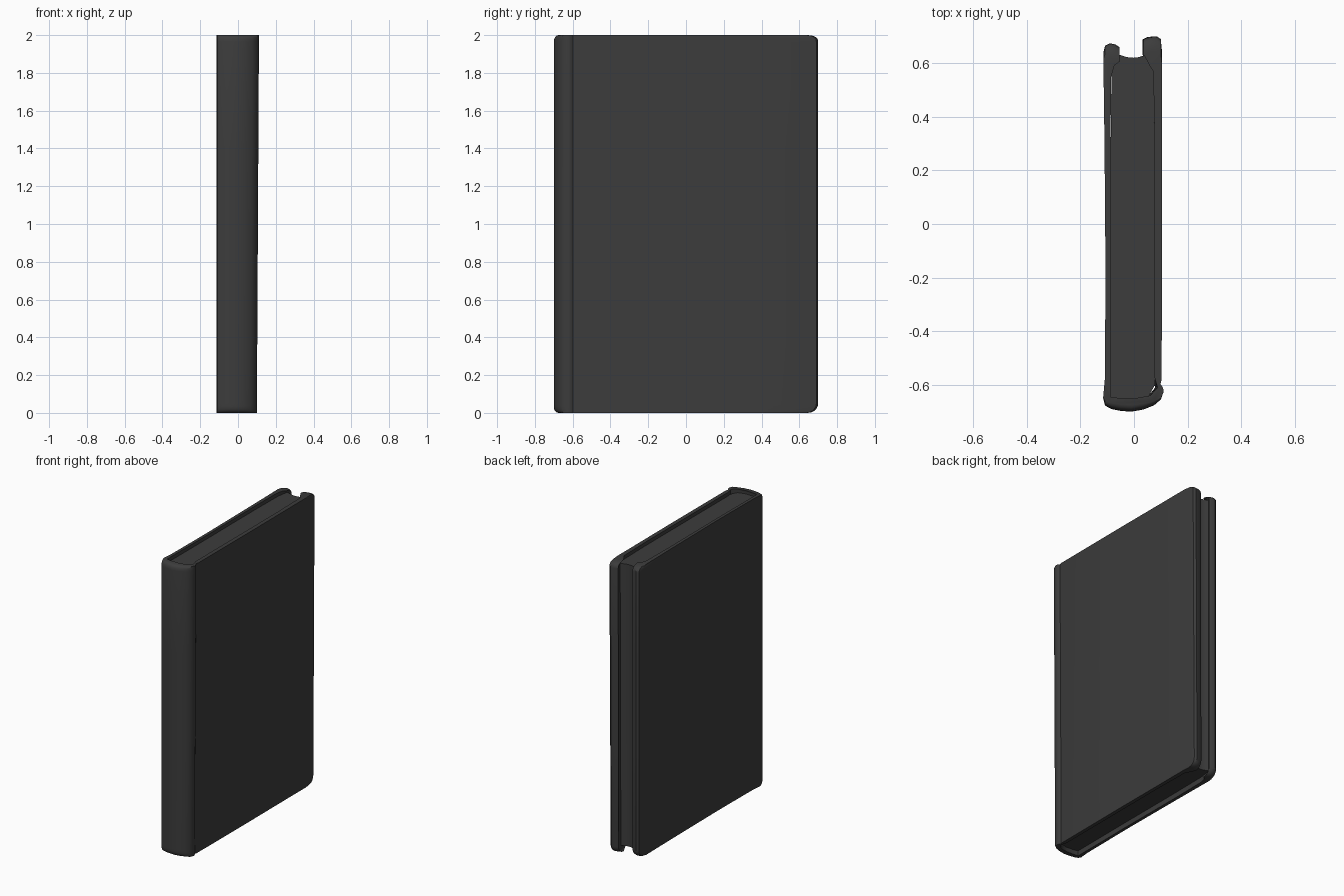
import bpy, bmesh, math

if "Cube" in bpy.data.objects:
    bpy.data.objects.remove(bpy.data.objects["Cube"])

dark = bpy.data.materials.new("dark_grey")
dark.diffuse_color = (0.045, 0.045, 0.045, 1)
dark.use_nodes = True
dark.node_tree.nodes["Principled BSDF"].inputs["Base Color"].default_value = dark.diffuse_color


def clamp(v):
    return max(0.0, min(1.0, v))


def corner(z, top_r, bottom_r):
    """Elliptical corner inset: 0..1 near the top and bottom ends."""
    t = max(clamp((z - 2 + top_r) / top_r), clamp((bottom_r - z) / bottom_r))
    return 1 - math.sqrt(max(0, 1 - t * t))


def loft(name, levels, outline):
    """Stack closed outlines along z and cap both ends."""
    bm = bmesh.new()
    rings = [[bm.verts.new((x, y, z)) for x, y in outline(z)] for z in levels]
    n = len(rings[0])
    for a, b in zip(rings, rings[1:]):
        for i in range(n):
            j = (i + 1) % n
            bm.faces.new((a[i], a[j], b[j], b[i]))
    bm.faces.new(rings[0][::-1])
    bm.faces.new(rings[-1])
    bmesh.ops.recalc_face_normals(bm, faces=bm.faces[:])
    mesh = bpy.data.meshes.new(name)
    bm.to_mesh(mesh)
    bm.free()
    ob = bpy.data.objects.new(name, mesh)
    bpy.context.collection.objects.link(ob)
    ob.data.materials.append(dark)
    bpy.ops.object.select_all(action='DESELECT')
    ob.select_set(True)
    bpy.context.view_layer.objects.active = ob
    bpy.ops.object.shade_smooth_by_angle(angle=math.radians(35))
    return ob


# Cover: two boards with curled fore edges joined by a rounded spine
CASE = [
    # left board, fore edge to spine (outside)
    (-0.055, 0.66), (-0.07, 0.67), (-0.09, 0.674), (-0.108, 0.665), (-0.114, 0.64),
    (-0.11, 0.3), (-0.106, -0.2), (-0.109, -0.58), (-0.115, -0.65),
    # spine
    (-0.108, -0.677), (-0.085, -0.69), (-0.05, -0.697), (-0.01, -0.70),
    (0.035, -0.692), (0.075, -0.676), (0.1, -0.655), (0.111, -0.625),
    # hinge groove and right board (outside)
    (0.108, -0.61), (0.099, -0.597), (0.103, -0.58), (0.105, 0.0), (0.104, 0.4),
    (0.104, 0.65), (0.1, 0.69), (0.085, 0.70), (0.055, 0.697), (0.035, 0.688),
    # right board (inside)
    (0.048, 0.665), (0.055, 0.64), (0.072, 0.58), (0.077, 0.3), (0.076, -0.57),
    # inside of spine and left board
    (0.088, -0.61), (0.06, -0.64), (0.0, -0.656), (-0.06, -0.652), (-0.088, -0.645),
    (-0.086, -0.2), (-0.088, 0.3), (-0.085, 0.55), (-0.073, 0.63),
]


def case_outline(z):
    fore = 0.055 * corner(z, 0.03, 0.05)
    back = 0.025 * corner(z, 0.035, 0.03)
    lean = 0.9 + 0.05 * z
    return [(x * (lean if x > 0 else 1),
             y - fore * clamp((y - 0.56) / 0.1) + back * clamp((-0.645 - y) / 0.05))
            for x, y in CASE]


loft("cover", [0.0, 0.003, 0.01, 0.02, 0.035, 0.05, 0.7, 1.4,
               1.965, 1.98, 1.99, 1.997, 2.0], case_outline)


# Page block with hollow fore edge
def page_outline(z):
    lean = 0.9 + 0.05 * z
    hollow = [(-0.083 + 0.159 * i / 10,
               0.645 - 0.025 * math.sin(math.pi * i / 10)) for i in range(11)]
    spine = [(0.078, -0.6), (0.055, -0.642), (0.0, -0.66), (-0.06, -0.656), (-0.088, -0.65)]
    return [(x * (lean if x > 0 else 1), y) for x, y in hollow + spine + [(-0.087, 0.3)]]


loft("page_block", [0.035, 0.7, 1.4, 1.975], page_outline)
